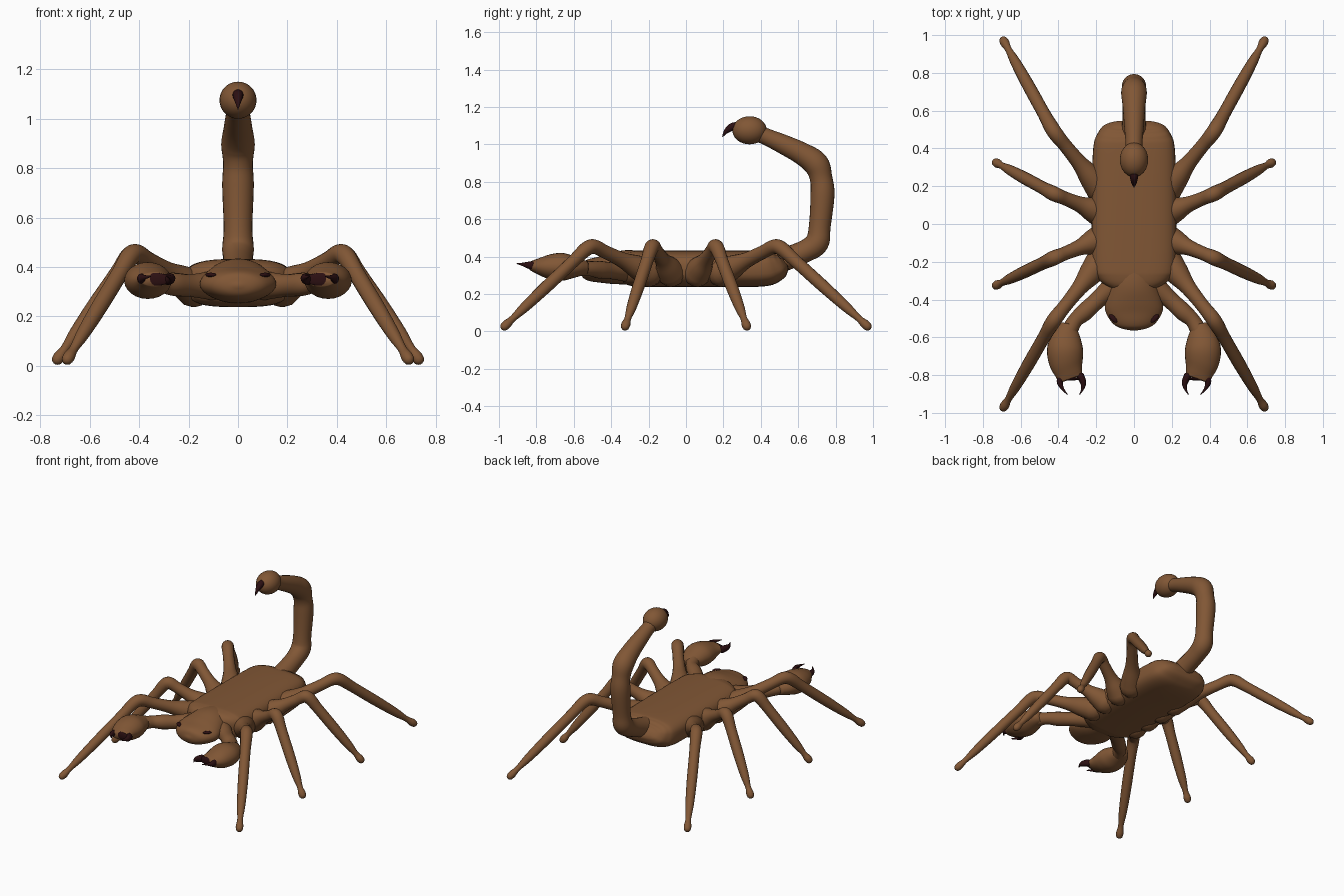
import bpy, bmesh, math
from mathutils import Vector, Matrix

cube = bpy.data.objects.get("Cube")
if cube:
    bpy.data.objects.remove(cube, do_unlink=True)


def material(name, color):
    m = bpy.data.materials.new(name)
    m.use_nodes = True
    m.diffuse_color = color
    bsdf = m.node_tree.nodes["Principled BSDF"]
    bsdf.inputs["Base Color"].default_value = color
    bsdf.inputs["Roughness"].default_value = 0.7
    return m


BROWN = material("brown shell", (0.22, 0.095, 0.036, 1))
DARK = material("dark claw", (0.025, 0.005, 0.006, 1))
UP, SIDE = Vector((0, 0, 1)), Vector((1, 0, 0))


def finish(name, bm, mats):
    bmesh.ops.recalc_face_normals(bm, faces=bm.faces)
    mesh = bpy.data.meshes.new(name)
    bm.to_mesh(mesh)
    bm.free()
    for m in mats:
        mesh.materials.append(m)
    ob = bpy.data.objects.new(name, mesh)
    bpy.context.collection.objects.link(ob)
    mesh.shade_smooth()
    return ob


def spline(rows, steps):
    """Smooth curve through rows of (x, y, z, width, height)."""
    rows = [Vector(r) for r in rows]
    out = []
    for i in range(len(rows) - 1):
        b, c = rows[i], rows[i + 1]
        a = rows[i - 1] if i else b * 2 - c
        d = rows[i + 2] if i + 2 < len(rows) else c * 2 - b
        for s in range(steps):
            t = s / steps
            out.append((b * 2 + (c - a) * t + (a * 2 - b * 5 + c * 4 - d) * t ** 2
                        + (b * 3 - a - c * 3 + d) * t ** 3) / 2)
    return out + [rows[-1]]


def loft(name, rows, mat=BROWN, ref=UP, power=2, sides=24, steps=5, dome=True):
    """Skin superelliptic rings along a smooth path."""
    rows = [tuple(r) if len(r) == 5 else (*r, r[3]) for r in rows]
    path = spline(rows, steps)
    pts = [Vector(p[:3]) for p in path]
    last = len(pts) - 1
    rings = []
    for i, p in enumerate(path):
        tan = (pts[min(i + 1, last)] - pts[max(i - 1, 0)]).normalized()
        rings.append((pts[i], tan, max(p[3], 0.001), max(p[4], 0.001)))
    if dome:
        def cap(ring, sign):
            c, t, w, h = ring
            return [(c + t * sign * min(w, h) * math.sin(a), t, w * math.cos(a), h * math.cos(a))
                    for a in map(math.radians, (25, 50, 70, 85))]
        rings = cap(rings[0], -1)[::-1] + rings + cap(rings[-1], 1)
    bm = bmesh.new()
    loops = []
    for c, t, w, h in rings:
        u = t.cross(ref).normalized()
        v = u.cross(t)
        loop = []
        for k in range(sides):
            a = math.tau * k / sides
            ca, sa = math.cos(a), math.sin(a)
            x = math.copysign(abs(ca) ** (2 / power), ca) * w
            y = math.copysign(abs(sa) ** (2 / power), sa) * h
            loop.append(bm.verts.new(c + u * x + v * y))
        loops.append(loop)
    for a, b in zip(loops, loops[1:]):
        for k in range(sides):
            n = (k + 1) % sides
            bm.faces.new((a[k], a[n], b[n], b[k]))
    bm.faces.new(loops[0])
    bm.faces.new(loops[-1][::-1])
    return finish(name, bm, [mat])


def ellipsoid(name, loc, scale, mat, turn=0):
    bm = bmesh.new()
    m = Matrix.Translation(loc) @ Matrix.Rotation(turn, 4, 'Z') @ Matrix.Diagonal((*scale, 1))
    bmesh.ops.create_uvsphere(bm, u_segments=24, v_segments=16, radius=1, matrix=m)
    return finish(name, bm, [mat])


# Flat, rounded trunk
loft("trunk", [(0, 0.53, 0.37, 0.10, 0.025), (0, 0.515, 0.36, 0.155, 0.055),
               (0, 0.48, 0.345, 0.19, 0.08), (0, 0.41, 0.335, 0.215, 0.095),
               (0, 0.2, 0.335, 0.222, 0.097), (0, -0.2, 0.335, 0.222, 0.097),
               (0, -0.28, 0.335, 0.20, 0.094), (0, -0.33, 0.332, 0.14, 0.08),
               (0, -0.36, 0.33, 0.08, 0.05)], power=3, sides=40, dome=False)

# Head
loft("head", [(0, -0.22, 0.338, 0.12, 0.09), (0, -0.32, 0.342, 0.13, 0.092),
              (0, -0.40, 0.335, 0.15, 0.082), (0, -0.46, 0.33, 0.152, 0.07),
              (0, -0.52, 0.327, 0.118, 0.058), (0, -0.55, 0.325, 0.075, 0.04),
              (0, -0.565, 0.325, 0.01, 0.006)], sides=32, dome=False)

# Tail, arching up and forward, with slightly swollen joints
loft("tail", [(0, 0.42, 0.35, 0.07), (0, 0.54, 0.39, 0.062), (0, 0.64, 0.43, 0.06),
              (0, 0.70, 0.475, 0.064), (0, 0.715, 0.56, 0.058), (0, 0.73, 0.73, 0.064),
              (0, 0.722, 0.82, 0.06), (0, 0.695, 0.895, 0.068), (0, 0.62, 0.95, 0.06),
              (0, 0.52, 1.00, 0.052), (0, 0.43, 1.04, 0.045), (0, 0.36, 1.07, 0.045)],
     ref=SIDE)
ellipsoid("tail_bulb", (0, 0.34, 1.075), (0.075, 0.092, 0.075), BROWN)
loft("stinger", [(0, 0.275, 1.098, 0.022), (0, 0.245, 1.092, 0.021),
                 (0, 0.215, 1.07, 0.013), (0, 0.195, 1.04, 0.002)], DARK, ref=SIDE, sides=14)

for label, s in (("left", 1), ("right", -1)):
    # Eyes
    ellipsoid(label + "_eye", (s * 0.11, -0.50, 0.368), (0.028, 0.014, 0.009), DARK,
              s * math.radians(45))

    # Legs: hip, thigh, raised knee, thin shin and knobbed foot
    for part, root_y, knee_y, foot_x, foot_y in (
            ("back", 0.19, 0.49, 0.69, 0.97), ("rear_middle", 0.06, 0.16, 0.73, 0.325),
            ("fore_middle", -0.08, -0.18, 0.73, -0.325), ("front", -0.20, -0.51, 0.69, -0.97)):
        hip = Vector((s * 0.18, root_y, 0.315))
        knee = Vector((s * 0.425, knee_y, 0.462))
        foot = Vector((s * foot_x, foot_y, 0.027))
        rows = [(*hip.lerp(knee, f), r) for f, r in
                ((0, 0.078), (0.22, 0.062), (0.45, 0.042), (0.75, 0.036), (0.94, 0.039))]
        rows += [(*knee.lerp(foot, f), r) for f, r in
                 ((0.05, 0.039), (0.2, 0.034), (0.5, 0.033), (0.76, 0.027),
                  (0.9, 0.018), (0.97, 0.024), (1, 0.023))]
        loft(f"{label}_{part}_leg", rows, sides=16, steps=4)

    # Pincer arm
    loft(label + "_arm", [(s * 0.10, -0.32, 0.325, 0.06), (s * 0.19, -0.40, 0.325, 0.046),
                          (s * 0.26, -0.465, 0.33, 0.047), (s * 0.31, -0.51, 0.335, 0.04),
                          (s * 0.345, -0.57, 0.34, 0.045)], sides=16)
    # Swollen hand with a dark mouth and two curved fingers
    loft(label + "_hand", [(s * 0.345, -0.53, 0.34, 0.04, 0.035), (s * 0.358, -0.59, 0.343, 0.075, 0.055),
                           (s * 0.365, -0.66, 0.345, 0.095, 0.074), (s * 0.36, -0.73, 0.345, 0.09, 0.066),
                           (s * 0.345, -0.79, 0.348, 0.072, 0.042), (s * 0.335, -0.82, 0.35, 0.065, 0.028)],
         dome=False)
    ellipsoid(label + "_mouth", (s * 0.335, -0.82, 0.35), (0.063, 0.008, 0.026), DARK)
    for finger, bend in (("outer", ((0.386, -0.805), (0.392, -0.84), (0.378, -0.872), (0.353, -0.903))),
                         ("inner", ((0.283, -0.805), (0.269, -0.84), (0.272, -0.872), (0.288, -0.903)))):
        loft(f"{label}_{finger}_finger",
             [(s * x, y, 0.35 + 0.004 * i, r, r * 1.2) for i, ((x, y), r) in
              enumerate(zip(bend, (0.02, 0.016, 0.008, 0.002)))], DARK, sides=12)
